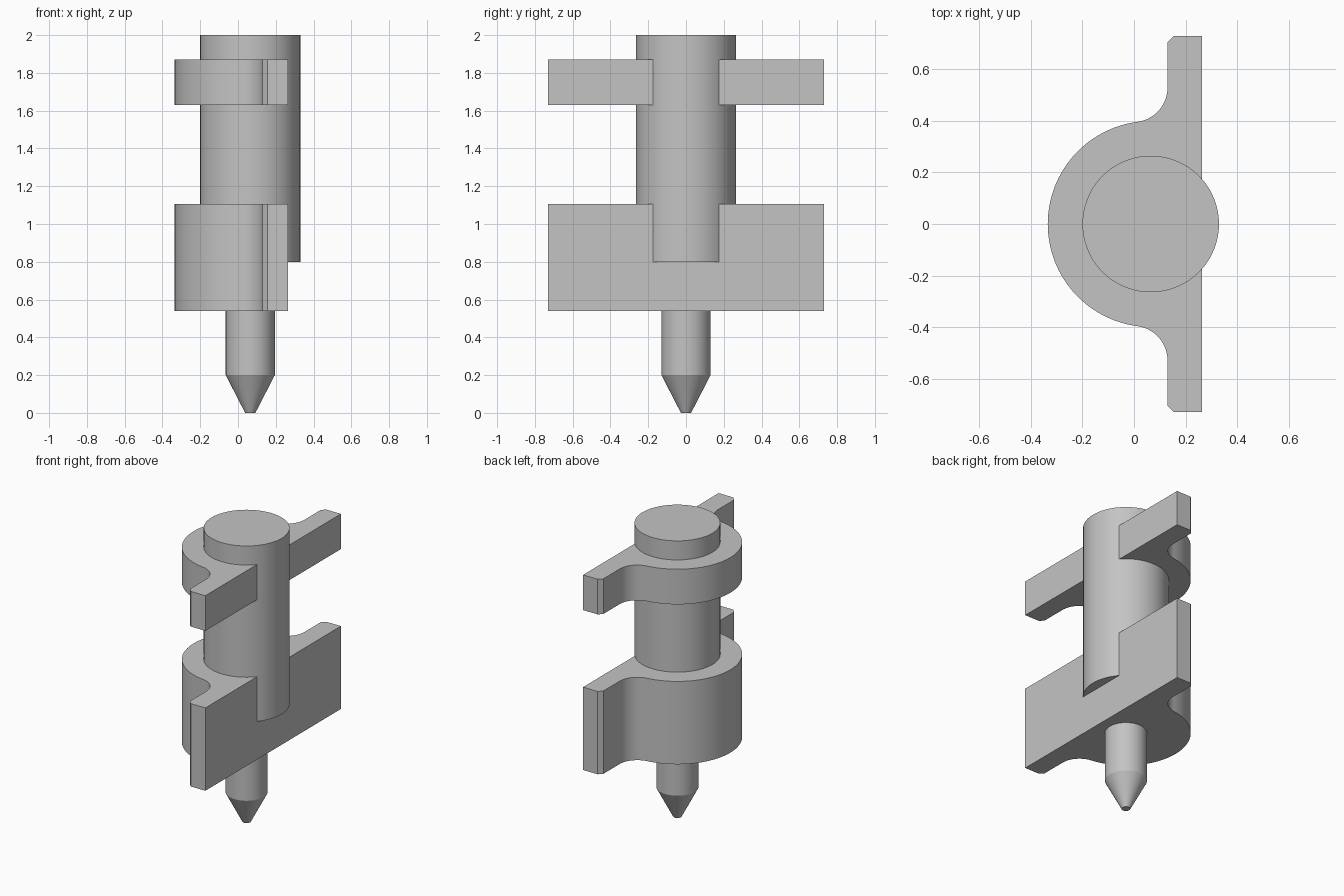
import bpy, bmesh, math

cube = bpy.data.objects.get("Cube")
if cube:
    bpy.data.objects.remove(cube, do_unlink=True)

AXIS_X = 0.065  # common axis of pin, rod and bracket bows

metal = bpy.data.materials.new("plain grey")
metal.use_nodes = True
GREY = (0.55, 0.55, 0.55, 1)
metal.diffuse_color = GREY
metal.node_tree.nodes["Principled BSDF"].inputs["Base Color"].default_value = GREY


def finish(name, bm):
    bmesh.ops.recalc_face_normals(bm, faces=bm.faces)
    mesh = bpy.data.meshes.new(name)
    bm.to_mesh(mesh)
    bm.free()
    mesh.materials.append(metal)
    obj = bpy.data.objects.new(name, mesh)
    bpy.context.collection.objects.link(obj)
    bpy.ops.object.select_all(action='DESELECT')
    obj.select_set(True)
    bpy.context.view_layer.objects.active = obj
    bpy.ops.object.shade_smooth_by_angle(angle=math.radians(25))


def turned(name, profile, segments=72):
    """Stack of rings (radius, z) around the common axis, capped at both ends."""
    bm = bmesh.new()
    rings = []
    for r, z in profile:
        rings.append([bm.verts.new((AXIS_X + r * math.cos(a), r * math.sin(a), z))
                      for a in (math.tau * i / segments for i in range(segments))])
    for low, high in zip(rings, rings[1:]):
        for i in range(segments):
            j = (i + 1) % segments
            bm.faces.new((low[i], low[j], high[j], high[i]))
    bm.faces.new(rings[0])
    bm.faces.new(rings[-1])
    finish(name, bm)


def arc(cx, cy, r, start, end, steps):
    return [(cx + r * math.cos(start + (end - start) * i / steps),
             cy + r * math.sin(start + (end - start) * i / steps))
            for i in range(steps + 1)]


def bracket_outline():
    """Half outline: flat back, chamfered ear, fillet, round bow; then mirrored."""
    bow, face, back, tip, chamfer = 0.4, 0.13, 0.265, 0.73, 0.025
    fillet_y = 0.53
    d = face - AXIS_X
    fillet = (d * d + fillet_y ** 2 - bow ** 2) / (2 * (bow + d))
    fx = face - fillet
    touch = math.atan2(fillet_y, fx - AXIS_X)
    half = [(back, tip), (face + chamfer, tip), (face, tip - chamfer)]
    half += arc(fx, fillet_y, fillet, 0, touch - math.pi, 14)
    half += arc(AXIS_X, 0, bow, touch, math.pi, 28)[1:]
    return half + [(x, -y) for x, y in reversed(half[:-1])]


def bracket(name, bottom, top):
    bm = bmesh.new()
    base = bm.faces.new([bm.verts.new((x, y, bottom)) for x, y in bracket_outline()])
    out = bmesh.ops.extrude_face_region(bm, geom=[base], use_keep_orig=True)
    verts = [g for g in out["geom"] if isinstance(g, bmesh.types.BMVert)]
    bmesh.ops.translate(bm, verts=verts, vec=(0, 0, top - bottom))
    finish(name, bm)


# Main rod, pointed locating pin, and the two clamping brackets
turned("main_rod", [(0.265, 0.8), (0.265, 2.0)])
turned("pointed_pin", [(0.027, 0), (0.13, 0.2), (0.13, 0.6)])
bracket("lower_bracket", 0.54, 1.105)
bracket("upper_bracket", 1.63, 1.87)
